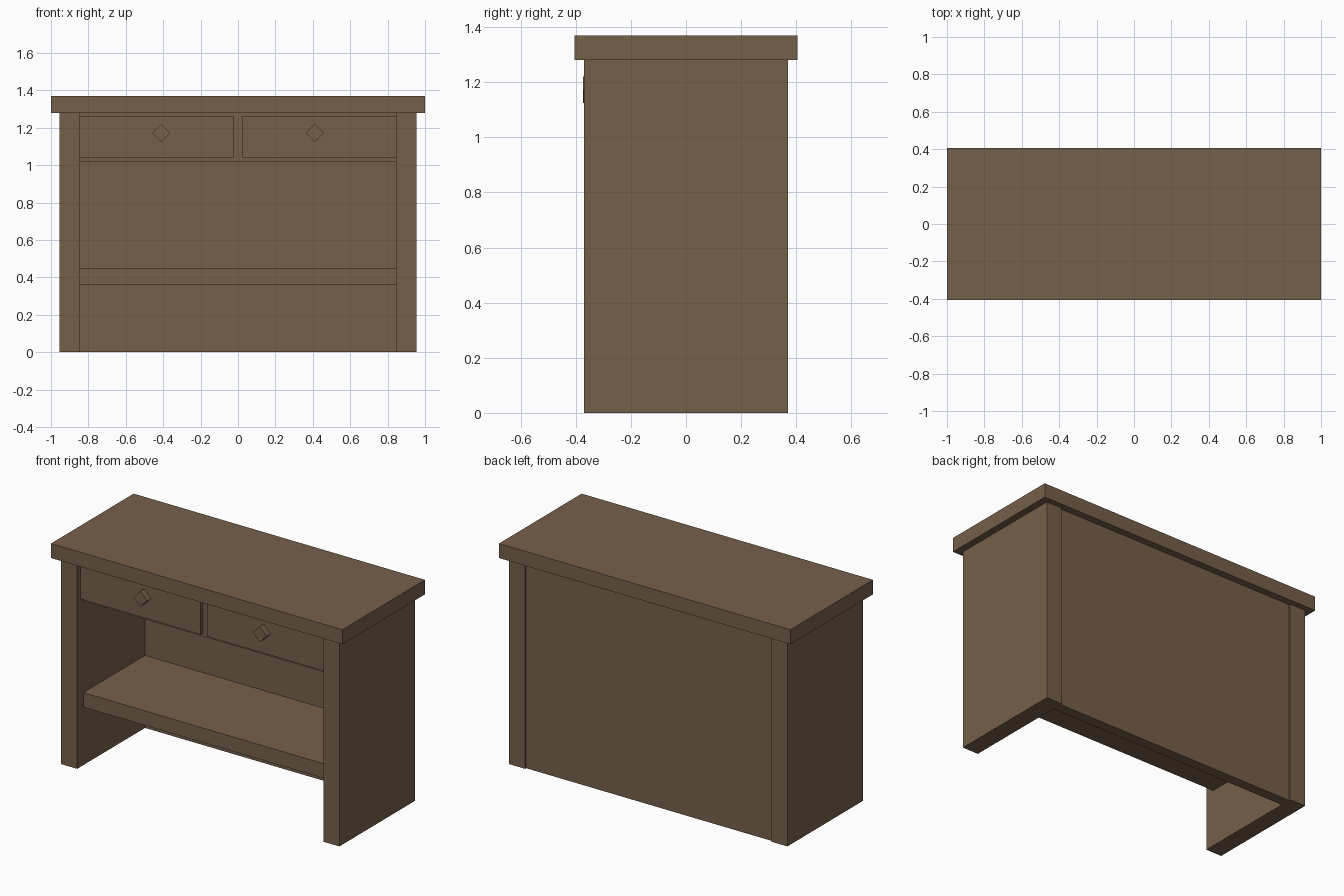
import bpy, bmesh, math
from mathutils import Matrix

if "Cube" in bpy.data.objects:
    bpy.data.objects.remove(bpy.data.objects["Cube"])

wood = bpy.data.materials.new("brown wood")
wood.diffuse_color = (0.18, 0.117, 0.069, 1)
wood.use_nodes = True
wood.node_tree.nodes["Principled BSDF"].inputs["Base Color"].default_value = wood.diffuse_color


def box(name, x, y, z, tilt=0):
    """Box from (min, max) ranges, optionally turned about the y axis."""
    size = [b - a for a, b in (x, y, z)]
    bm = bmesh.new()
    bmesh.ops.create_cube(bm, size=1)
    bm.transform(Matrix.Rotation(tilt, 4, 'Y') @ Matrix.Diagonal((*size, 1)))
    mesh = bpy.data.meshes.new(name)
    bm.to_mesh(mesh)
    bm.free()
    mesh.materials.append(wood)
    obj = bpy.data.objects.new(name, mesh)
    obj.location = [(a + b) / 2 for a, b in (x, y, z)]
    bpy.context.collection.objects.link(obj)
    return obj


# Main boards
box("table_top", (-1, 1), (-0.405, 0.405), (1.28, 1.37))
box("back_panel", (-0.845, 0.845), (0.295, 0.36), (0, 1.28))
box("shelf", (-0.845, 0.845), (-0.31, 0.295), (0.36, 0.45))
# Recessed case behind the drawer fronts
box("drawer_case", (-0.845, 0.845), (-0.312, 0.295), (1.02, 1.28))

for side, s in (("left", -1), ("right", 1)):
    # Solid side slabs
    box(side + "_side_panel", sorted((s * 0.845, s * 0.955)), (-0.37, 0.37), (0, 1.28))
    # Drawer fronts with diamond knobs
    box(side + "_drawer_front", sorted((s * 0.022, s * 0.845)), (-0.335, -0.312), (1.04, 1.26))
    h, cx, cz = 0.034, s * 0.41, 1.172
    box(side + "_drawer_knob", (cx - h, cx + h), (-0.373, -0.33), (cz - h, cz + h), math.pi / 4)
